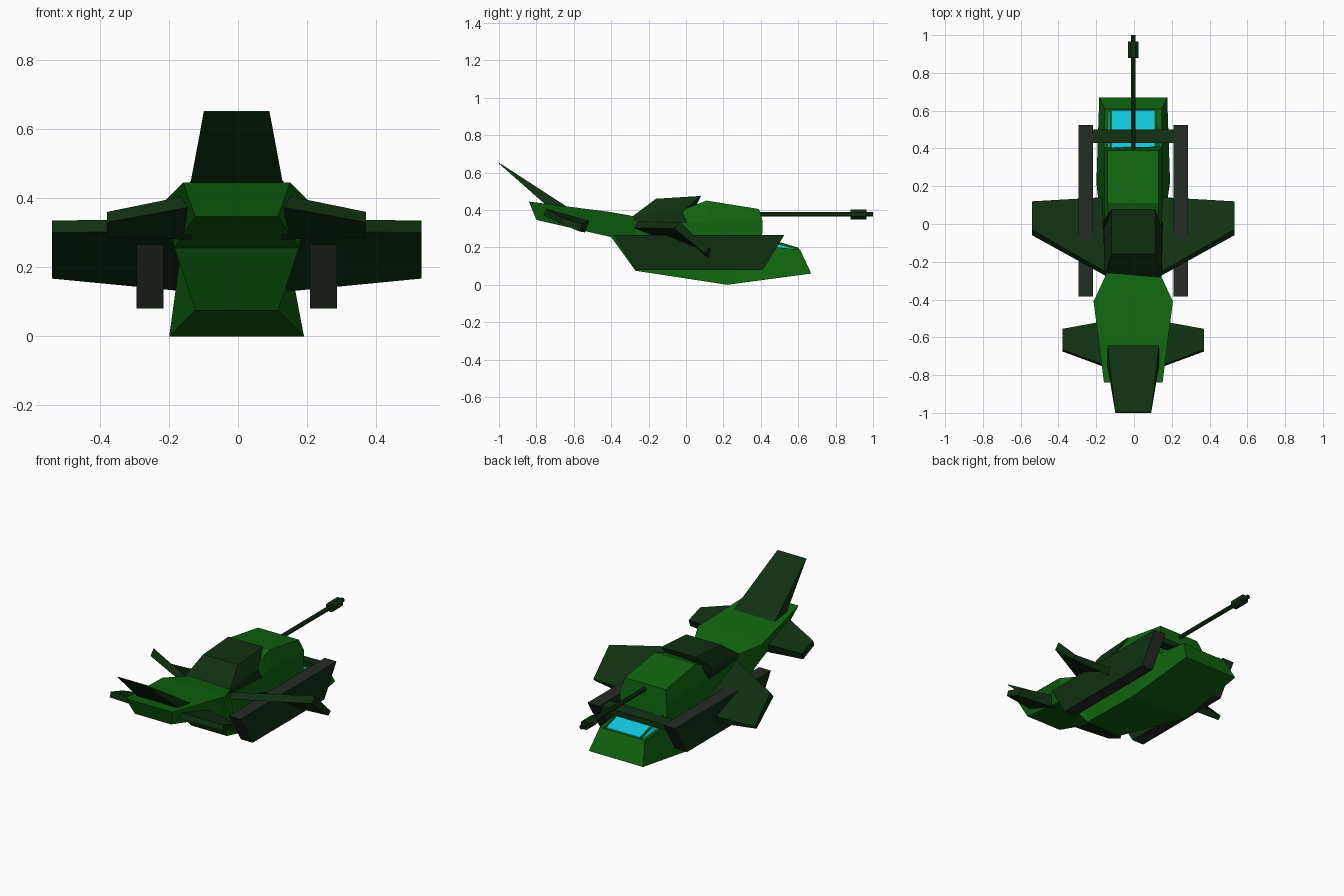
import bpy, bmesh, math
from mathutils import Vector

cube = bpy.data.objects.get("Cube")
if cube:
    bpy.data.objects.remove(cube)

OFFSET = -0.004  # slight sideways shift of the whole craft


def material(name, r, g, b):
    m = bpy.data.materials.new(name)
    m.use_nodes = True
    m.diffuse_color = (r, g, b, 1)
    bsdf = m.node_tree.nodes["Principled BSDF"]
    bsdf.inputs["Base Color"].default_value = (r, g, b, 1)
    bsdf.inputs["Roughness"].default_value = 0.8
    return m


GREEN = material("green paint", 0.005, 0.13, 0.005)
DARK = material("dark green paint", 0.005, 0.03, 0.006)
GREY = material("dark grey tread", 0.018, 0.025, 0.018)
GLASS = material("cyan glass", 0.005, 0.58, 0.72)


def loft(name, rings, *mats):
    """Skin a list of equal-length rings and cap both ends."""
    bm = bmesh.new()
    loops = [[bm.verts.new(p) for p in ring] for ring in rings]
    n = len(loops[0])
    for a, b in zip(loops, loops[1:]):
        for i in range(n):
            j = (i + 1) % n
            bm.faces.new((a[i], a[j], b[j], b[i]))
    bm.faces.new(loops[0])
    bm.faces.new(loops[-1])
    bmesh.ops.recalc_face_normals(bm, faces=bm.faces)
    mesh = bpy.data.meshes.new(name)
    bm.to_mesh(mesh)
    bm.free()
    for m in mats:
        mesh.materials.append(m)
    ob = bpy.data.objects.new(name, mesh)
    ob.location.x = OFFSET
    bpy.context.collection.objects.link(ob)
    return ob


def body(name, sections, mat):
    """Symmetric body; each section lists (y, z, half width) from bottom to top."""
    rings = [[(w, y, z) for y, z, w in s] + [(-w, y, z) for y, z, w in reversed(s)]
             for s in sections]
    return loft(name, rings, mat)


def pair(name, stations, *mats):
    """Left and right copies; each station is (x, [(y, z), ...])."""
    out = []
    for side, sign in (("left", 1), ("right", -1)):
        rings = [[(sign * x, y, z) for y, z in pts] for x, pts in stations]
        out.append(loft(f"{side}_{name}", rings, *mats))
    return out


# Hull and tail boom
body("lower_hull", [
    [(-0.40, 0.255, 0.18), (-0.41, 0.39, 0.21)],
    [(-0.27, 0.075, 0.12), (-0.27, 0.365, 0.145)],
    [(0.22, 0.0, 0.195), (0.40, 0.21, 0.155)],
    [(0.67, 0.06, 0.18), (0.61, 0.188, 0.15)]], GREEN)
body("tail_boom", [
    [(-0.80, 0.347, 0.12), (-0.84, 0.445, 0.155)],
    [(-0.40, 0.255, 0.18), (-0.41, 0.39, 0.21)]], GREEN)

# Turret block and the dark engine housing behind it
body("turret", [
    [(-0.25, 0.20, 0.14), (-0.25, 0.33, 0.14), (-0.02, 0.40, 0.13)],
    [(0.11, 0.20, 0.155), (0.11, 0.34, 0.155), (0.11, 0.45, 0.135)],
    [(0.405, 0.20, 0.155), (0.41, 0.34, 0.155), (0.39, 0.405, 0.135)]], GREEN)
body("engine_housing", [
    [(-0.28, 0.34, 0.15), (-0.28, 0.37, 0.15), (-0.16, 0.46, 0.115)],
    [(0.01, 0.33, 0.158), (-0.02, 0.39, 0.15), (0.08, 0.475, 0.115)]], DARK)

# Cockpit glass with green frame bars, and the cross bar joining the pods
body("canopy", [
    [(0.40, 0.19, 0.145), (0.40, 0.252, 0.12)],
    [(0.605, 0.184, 0.135), (0.60, 0.193, 0.115)]], GLASS)
pair("canopy_frame", [
    (0.113, [(0.40, 0.245), (0.40, 0.258), (0.605, 0.197), (0.605, 0.184)]),
    (0.124, [(0.40, 0.240), (0.40, 0.256), (0.605, 0.195), (0.605, 0.184)])], GREEN)
body("cross_bar", [
    [(0.43, 0.232, 0.215), (0.43, 0.262, 0.215)],
    [(0.50, 0.222, 0.215), (0.50, 0.255, 0.215)]], DARK)

# Side track pods: grey treads, dark green flanks
track = [(-0.385, 0.265), (0.525, 0.265), (0.41, 0.08), (-0.27, 0.08)]
for pod in pair("track_pod", [(0.212, track), (0.29, track)], GREY, DARK):
    for f in pod.data.polygons:
        f.material_index = int(abs(f.normal.x) > 0.9)

# Main wings and tail wings, pitched nose down
pair("main_wing", [
    (0.10, [(-0.30, 0.305), (-0.28, 0.34), (0.145, 0.19), (0.135, 0.125)]),
    (0.535, [(-0.06, 0.30), (-0.03, 0.335), (0.12, 0.187), (0.10, 0.167)])], DARK)
pair("tail_wing", [
    (0.13, [(-0.765, 0.375), (-0.755, 0.41), (-0.51, 0.345), (-0.54, 0.28)]),
    (0.375, [(-0.675, 0.33), (-0.665, 0.36), (-0.555, 0.325), (-0.57, 0.285)])], DARK)

# Swept tail fin, a wedge thinning to its tip
body("tail_fin", [
    [(-0.73, 0.41, 0.14), (-0.61, 0.40, 0.14)],
    [(-1.0, 0.648, 0.095), (-0.998, 0.652, 0.095)]], DARK)


# Cannon barrel and muzzle brake
def tube(name, y0, y1, radius, sides=8):
    ring = [(i + 0.5) * math.tau / sides for i in range(sides)]
    loft(name, [[(radius * math.cos(a), y, 0.376 + radius * math.sin(a)) for a in ring]
                for y in (y0, y1)], DARK)


tube("cannon_barrel", 0.38, 1.0, 0.013)
tube("muzzle_brake", 0.88, 0.965, 0.029)
